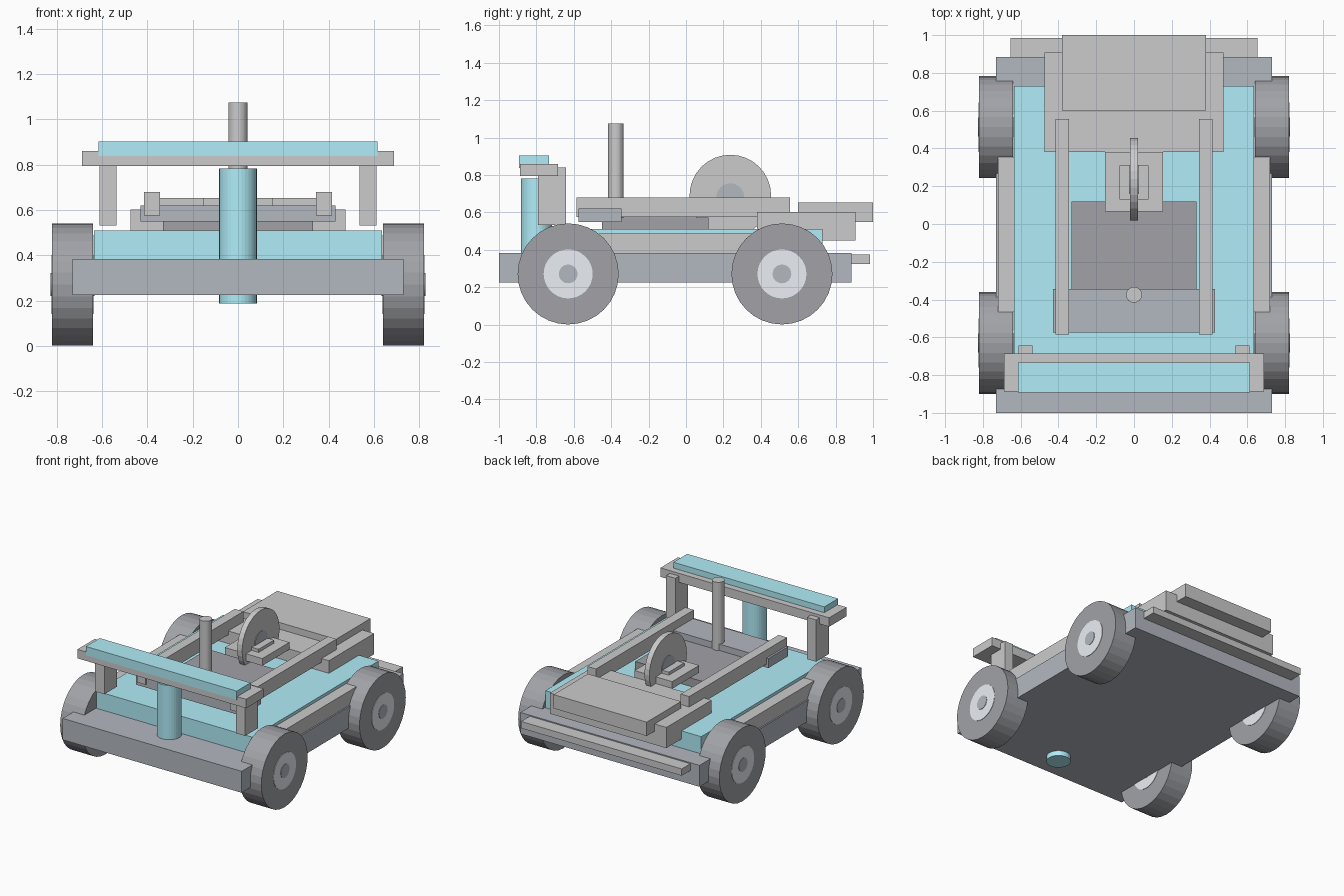
import bpy, bmesh
from math import pi
from mathutils import Matrix

if "Cube" in bpy.data.objects:
    bpy.data.objects.remove(bpy.data.objects["Cube"])


def material(name, rgb):
    m = bpy.data.materials.new(name)
    m.diffuse_color = (*rgb, 1)
    m.use_nodes = True
    m.node_tree.nodes["Principled BSDF"].inputs["Base Color"].default_value = m.diffuse_color
    return m


BLUE = material("blue_paint", (0.44, 0.85, 0.95))
SLATE = material("slate", (0.45, 0.48, 0.53))
DARK = material("dark_rubber", (0.36, 0.365, 0.39))
SILVER = material("silver", (0.83, 0.86, 0.90))


def finish(name, bm, mat):
    mesh = bpy.data.meshes.new(name)
    bm.to_mesh(mesh)
    bm.free()
    if mat:
        mesh.materials.append(mat)
    ob = bpy.data.objects.new(name, mesh)
    bpy.context.collection.objects.link(ob)
    return ob


def box(name, x, y, z, mat=None):
    """Box from (min, max) ranges on each axis."""
    size = [b - a for a, b in (x, y, z)]
    mid = [(a + b) / 2 for a, b in (x, y, z)]
    bm = bmesh.new()
    bmesh.ops.create_cube(bm, size=1,
                          matrix=Matrix.Translation(mid) @ Matrix.Diagonal((*size, 1)))
    return finish(name, bm, mat)


def wide(name, half, y, z, mat=None):
    """Box centred on x = 0."""
    return box(name, (-half, half), y, z, mat)


def pair(name, x, y, z, mat=None):
    """Two boxes mirrored across x = 0."""
    box(name + "_right", x, y, z, mat)
    box(name + "_left", (-x[1], -x[0]), y, z, mat)


def cylinder(name, centre, r, length, axis="Z", mat=None, sides=32):
    rot = Matrix.Rotation(pi / 2, 4, "Y") if axis == "X" else Matrix()
    bm = bmesh.new()
    bmesh.ops.create_cone(bm, cap_ends=True, segments=sides, radius1=r, radius2=r,
                          depth=length, matrix=Matrix.Translation(centre) @ rot)
    return finish(name, bm, mat)


# chassis and body
wide("chassis", 0.73, (-1.0, 0.885), (0.225, 0.383), SLATE)
wide("body", 0.635, (-0.74, 0.73), (0.37, 0.51), BLUE)
pair("side_skirt", (0.62, 0.72), (-0.465, 0.355), (0.375, 0.488))
wide("rear_bumper", 0.655, (0.87, 0.985), (0.325, 0.375))

# wheels: tyre, hub and axle cap
for side, sx in (("left", -1), ("right", 1)):
    for end, y in (("front", -0.63), ("rear", 0.513)):
        c = (sx * 0.73, y, 0.271)
        cylinder(f"{end}_{side}_tyre", c, 0.27, 0.18, "X", DARK)
        cylinder(f"{end}_{side}_hub", c, 0.131, 0.186, "X", SILVER)
        cylinder(f"{end}_{side}_axle_cap", c, 0.05, 0.192, "X", SLATE)

# deck with side rails
wide("deck_panel", 0.33, (-0.45, 0.12), (0.50, 0.573), DARK)
wide("front_deck_block", 0.43, (-0.575, -0.345), (0.55, 0.62), SLATE)
pair("deck_rail", (0.345, 0.415), (-0.585, 0.555), (0.575, 0.68))
cylinder("mast", (0, -0.375, 0.82), 0.042, 0.51)

# upright disc on its mount
wide("disc_mount", 0.153, (0.065, 0.38), (0.60, 0.653))
wide("disc_saddle", 0.077, (0.13, 0.31), (0.64, 0.676))
cylinder("disc", (0, 0.237, 0.69), 0.218, 0.04, "X")
cylinder("disc_hub", (0, 0.237, 0.68), 0.075, 0.05, "X", SLATE)

# rear housing
wide("rear_housing", 0.475, (0.38, 0.907), (0.45, 0.603))
wide("rear_lid", 0.38, (0.60, 1.0), (0.55, 0.652))

# raised front bar with posts and column
pair("front_post", (0.537, 0.611), (-0.79, -0.642), (0.532, 0.84))
wide("front_crossbar", 0.688, (-0.888, -0.685), (0.794, 0.86))
wide("front_pad", 0.615, (-0.893, -0.732), (0.838, 0.903), BLUE)
cylinder("front_column", (0, -0.80, 0.485), 0.083, 0.595, "Z", BLUE)
